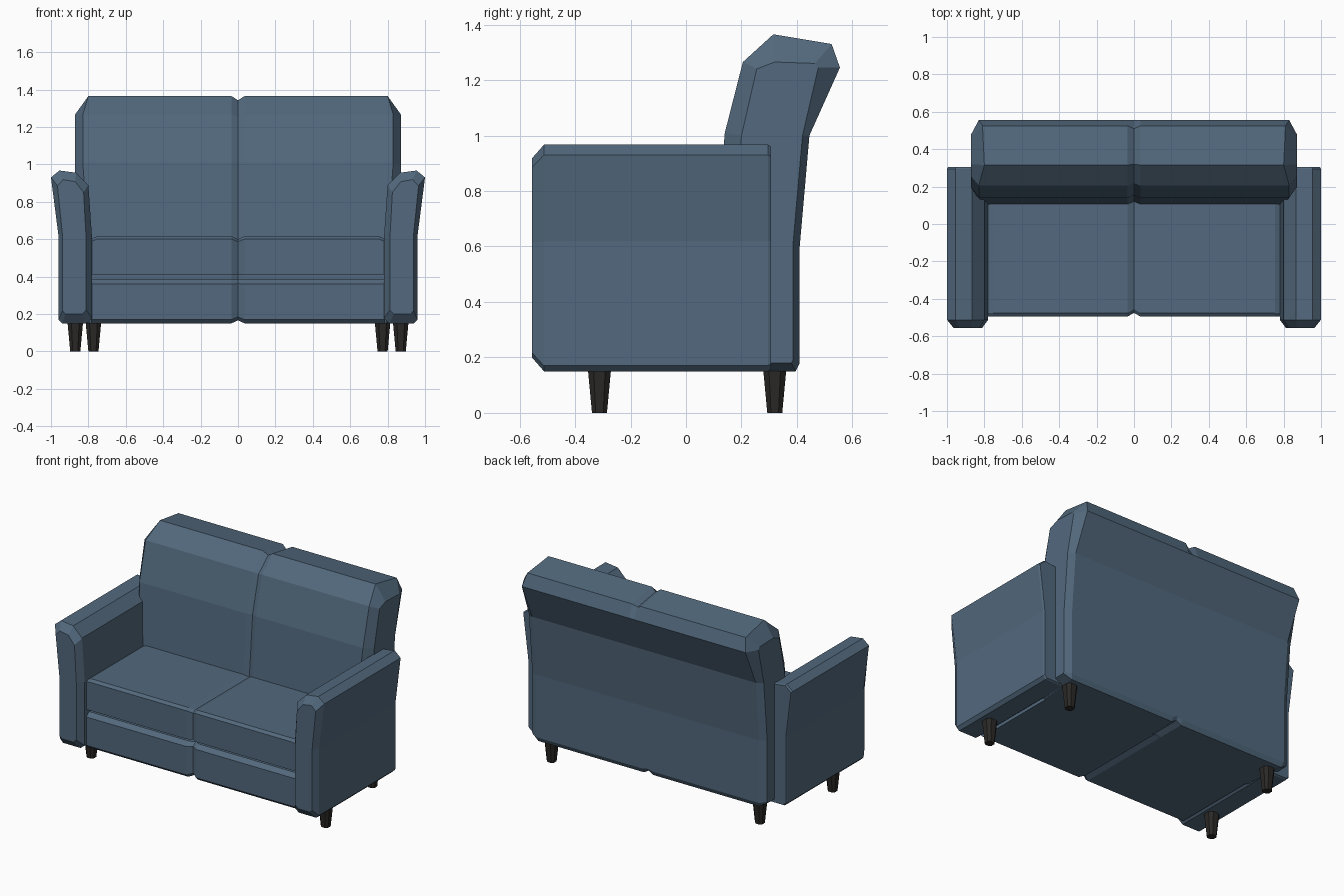
import bpy, bmesh
from mathutils import Vector

if "Cube" in bpy.data.objects:
    bpy.data.objects.remove(bpy.data.objects["Cube"])


def material(name, rgb):
    m = bpy.data.materials.new(name)
    m.diffuse_color = (*rgb, 1)
    m.use_nodes = True
    m.node_tree.nodes["Principled BSDF"].inputs["Base Color"].default_value = m.diffuse_color
    return m


FABRIC = material("blue fabric", (0.085, 0.14, 0.205))
WOOD = material("dark wood", (0.024, 0.022, 0.02))


def loft(name, rings, mat):
    """Skin a row of matching closed rings and cap both ends."""
    bm = bmesh.new()
    vs = [[bm.verts.new(p) for p in ring] for ring in rings]
    n = len(vs[0])
    for a, b in zip(vs, vs[1:]):
        for i in range(n):
            j = (i + 1) % n
            bm.faces.new((a[i], a[j], b[j], b[i]))
    bm.faces.new(vs[0])
    bm.faces.new(vs[-1])
    bmesh.ops.recalc_face_normals(bm, faces=bm.faces)
    me = bpy.data.meshes.new(name)
    bm.to_mesh(me)
    bm.free()
    me.materials.append(mat)
    ob = bpy.data.objects.new(name, me)
    bpy.context.collection.objects.link(ob)
    return ob


def scaled(profile, centre, su, sv):
    cu, cv = centre
    return [(cu + (u - cu) * su, cv + (v - cv) * sv) for u, v in profile]


def mirrored(rings):
    """Rings from the centre outwards, extended to the other side of x = 0."""
    left = [[(-x, y, z) for x, y, z in r] for r in reversed(rings[1:])]
    return left + rings


# seat: cushion above a front panel, with a slot between and a centre seam
seat = [(-0.475, 0.15), (-0.495, 0.17), (-0.495, 0.36), (-0.465, 0.385),
        (-0.40, 0.385), (-0.40, 0.41), (-0.495, 0.41), (-0.495, 0.60),
        (-0.475, 0.615), (0.20, 0.615), (0.20, 0.15)]
seam = scaled(seat, (0, 0.39), 0.96, 0.935)
seat_end = [(y, z - 0.013 if z > 0.5 else z) for y, z in seat]
loft("seat", mirrored([[(x, y, z) for y, z in p] for x, p in
                       ((0, seam), (0.035, seat), (0.755, seat), (0.785, seat_end))]), FABRIC)

# backrest: bent side profile with chamfered ends and a centre seam
back = [(0.105, 0.15), (0.105, 0.60), (0.14, 1.01), (0.205, 1.265), (0.315, 1.365),
        (0.525, 1.33), (0.555, 1.245), (0.445, 1.0), (0.41, 0.60), (0.41, 0.18), (0.395, 0.15)]
back_seam = [(0.12, 0.17), (0.12, 0.60), (0.155, 1.01), (0.218, 1.255), (0.32, 1.342),
             (0.51, 1.312), (0.555, 1.245), (0.445, 1.0), (0.41, 0.60), (0.41, 0.19), (0.395, 0.17)]
back_side = [(0.17, 0.18), (0.17, 0.60), (0.20, 1.0), (0.255, 1.24), (0.32, 1.265),
             (0.465, 1.26), (0.477, 1.245), (0.42, 1.0), (0.385, 0.60), (0.385, 0.19), (0.38, 0.18)]
edge_x = [0.79, 0.80, 0.83, 0.83, 0.80, 0.81, 0.83, 0.83, 0.83, 0.83, 0.82]
loft("backrest", mirrored([
    [(0, y, z) for y, z in back_seam],
    [(0.035, y, z) for y, z in back],
    [(x, y, z) for x, (y, z) in zip(edge_x, back)],
    [(0.872, y, z) for y, z in back_side]]), FABRIC)

# arms: flared front profile, chamfered at the front and slightly at the back
arm = [(0.81, 0.15), (0.78, 0.175), (0.78, 0.60), (0.80, 0.89), (0.865, 0.955),
       (0.955, 0.967), (1.0, 0.93), (0.96, 0.62), (0.96, 0.17), (0.94, 0.15)]
arm_front = scaled(arm, (0.885, 0.56), 0.70, 0.88)
arm_back = scaled(arm, (0.885, 0.56), 0.94, 0.985)
for side, label in ((-1, "left"), (1, "right")):
    loft(label + "_arm", [[(side * x, y, z) for x, z in p] for y, p in
                          ((-0.555, arm_front), (-0.512, arm), (0.295, arm), (0.306, arm_back))], FABRIC)

# legs: tapered square posts with cut corners, front pair set wider
def leg_ring(x, y, z, r):
    c = r * 0.5
    pts = [(r, -c), (r, c), (c, r), (-c, r), (-r, c), (-r, -c), (-c, -r), (c, -r)]
    return [Vector((x + u, y + v, z)) for u, v in pts]


for side, label in ((-1, "left"), (1, "right")):
    for x, y, place in ((0.87, -0.312, "front"), (0.773, 0.32, "back")):
        loft(f"{place}_{label}_leg", [leg_ring(side * x, y, 0, 0.027),
                                      leg_ring(side * x, y, 0.16, 0.042)], WOOD)
